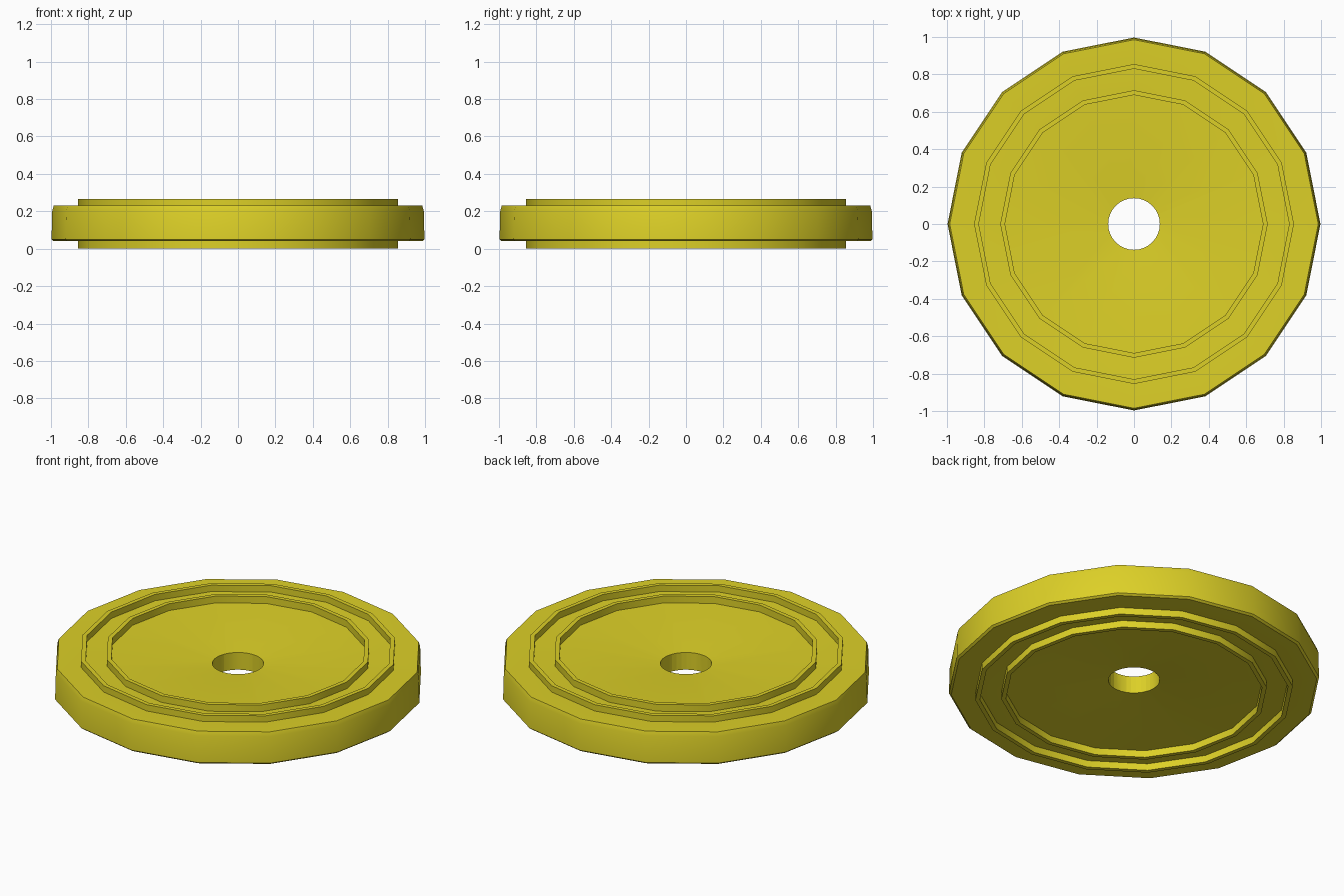
import bpy, bmesh, math

if "Cube" in bpy.data.objects:
    bpy.data.objects.remove(bpy.data.objects["Cube"])

yellow = bpy.data.materials.new("yellow")
yellow.diffuse_color = (0.72, 0.63, 0.02, 1)
yellow.use_nodes = True
yellow.node_tree.nodes["Principled BSDF"].inputs["Base Color"].default_value = yellow.diffuse_color

SIDES = 16
MID = 0.1325  # middle height of the plate


def lathe(name, profile, closed):
    """Spin (radius, z) points round the z axis; open profiles end on the axis."""
    bm = bmesh.new()
    rings = []
    for r, z in profile:
        if r == 0:
            rings.append([bm.verts.new((0, 0, z))] * SIDES)
        else:
            rings.append([bm.verts.new((r * math.cos(2 * math.pi * i / SIDES),
                                        r * math.sin(2 * math.pi * i / SIDES), z))
                          for i in range(SIDES)])
    pairs = list(zip(rings, rings[1:]))
    if closed:
        pairs.append((rings[-1], rings[0]))
    for a, b in pairs:
        for i in range(SIDES):
            j = (i + 1) % SIDES
            bm.faces.new(dict.fromkeys((a[i], a[j], b[j], b[i])))
    bmesh.ops.recalc_face_normals(bm, faces=bm.faces)
    mesh = bpy.data.meshes.new(name)
    bm.to_mesh(mesh)
    bm.free()
    ob = bpy.data.objects.new(name, mesh)
    bpy.context.collection.objects.link(ob)
    mesh.materials.append(yellow)
    smooth(ob)
    return ob


def smooth(ob):
    bpy.ops.object.select_all(action='DESELECT')
    ob.select_set(True)
    bpy.context.view_layer.objects.active = ob
    bpy.ops.object.shade_smooth_by_angle(angle=math.radians(30))


# plate: chamfered rim, flat outer band, dished centre on both sides
plate = lathe("plate", [(0, 0.092), (0.70, 0.04), (0.985, 0.04), (0.997, 0.05),
                        (0.993, 0.205), (0.985, 0.23), (0.70, 0.225), (0, 0.173)], False)

# centre hole
bpy.ops.mesh.primitive_cylinder_add(vertices=32, radius=0.138, depth=1, location=(0, 0, MID))
cutter = bpy.context.object
cutter.name = "hole_cutter"
cutter.data.materials.append(yellow)
cut = plate.modifiers.new("hole", 'BOOLEAN')
cut.operation = 'DIFFERENCE'
cut.solver = 'EXACT'
cut.object = cutter
bpy.context.view_layer.objects.active = plate
bpy.ops.object.modifier_apply(modifier=cut.name)
bpy.data.objects.remove(cutter)
smooth(plate)

# raised ridges, showing on both faces
for name, inner, outer in (("outer_ridge", 0.83, 0.855), ("inner_ridge", 0.69, 0.715)):
    lathe(name, [(inner, 0), (outer, 0), (outer, 0.265), (inner, 0.265)], True)
